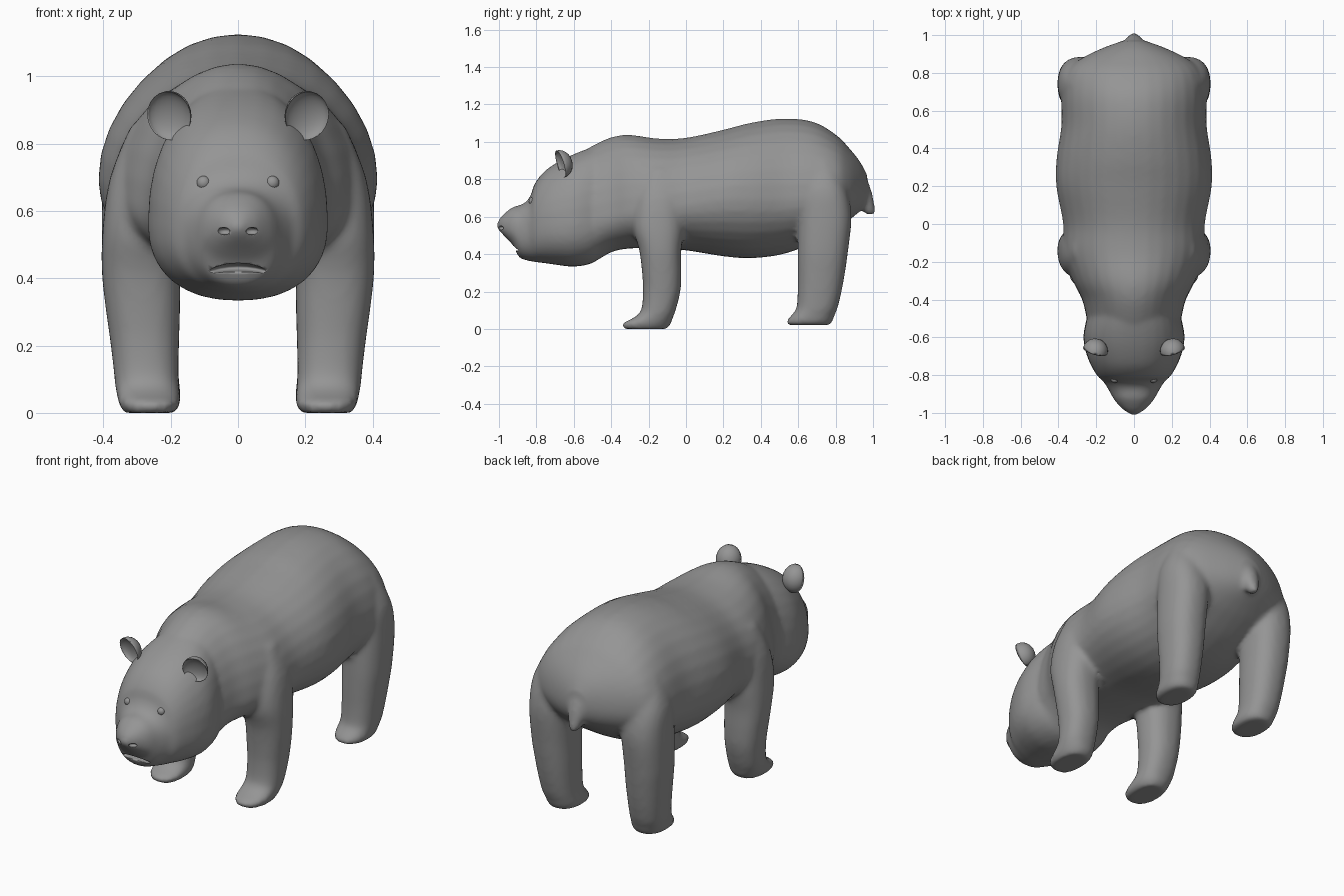
import bpy, bmesh, math
from mathutils import Matrix, Vector

SIDES = 32
fur = bpy.data.materials.new("grey_fur")
fur.diffuse_color = (0.3, 0.3, 0.3, 1)


def catmull(rows, steps=4):
    """Smoothly resample a list of section rows."""
    out = []
    for i in range(len(rows) - 1):
        a, b = rows[max(i - 1, 0)], rows[i]
        c, d = rows[i + 1], rows[min(i + 2, len(rows) - 1)]
        for s in range(steps):
            t = s / steps
            out.append([0.5 * (2 * q + (r - p) * t + (2 * p - 5 * q + 4 * r - u) * t * t
                               + (3 * q - p - 3 * r + u) * t ** 3)
                        for p, q, r, u in zip(a, b, c, d)])
    return out + [list(rows[-1])]


def skin(bm, rings):
    """Bridge closed rings of points and cap both ends."""
    loops = [[bm.verts.new(p) for p in ring] for ring in rings]
    faces = [bm.faces.new(loops[0]), bm.faces.new(loops[-1])]
    for a, b in zip(loops, loops[1:]):
        for i in range(SIDES):
            j = (i + 1) % SIDES
            faces.append(bm.faces.new((a[i], a[j], b[j], b[i])))
    bmesh.ops.recalc_face_normals(bm, faces=faces)


def power(v, p):
    return math.copysign(abs(v) ** p, v)


ANGLES = [2 * math.pi * i / SIDES for i in range(SIDES)]


def trunk(bm, rows, p=1.0):
    """Rows: y, top, bottom, height of widest point, half width."""
    rings = []
    for y, top, bot, mid, hw in catmull(rows):
        rings.append([(hw * power(math.cos(a), p), y,
                       mid + power(math.sin(a), p) * ((top - mid) if math.sin(a) > 0 else (mid - bot)))
                      for a in ANGLES])
    skin(bm, rings)


def limb(bm, rows, side=1):
    """Rows: z, inner x, outer x, front y, back y."""
    rings = []
    for z, x0, x1, y0, y1 in catmull(rows):
        rings.append([(side * ((x0 + x1) / 2 + (x1 - x0) / 2 * power(math.cos(a), 0.85)),
                       (y0 + y1) / 2 + (y1 - y0) / 2 * power(math.sin(a), 0.85), z)
                      for a in ANGLES])
    skin(bm, rings)


def make(name, bm):
    for f in bm.faces:
        f.smooth = True
    mesh = bpy.data.meshes.new(name)
    bm.to_mesh(mesh)
    bm.free()
    ob = bpy.data.objects.new(name, mesh)
    bpy.context.collection.objects.link(ob)
    mesh.materials.append(fur)
    return ob


def ball(bm, center, size, segs=20):
    m = Matrix.Translation(center) @ Matrix.Diagonal((*size, 1))
    bmesh.ops.create_uvsphere(bm, u_segments=segs, v_segments=segs // 2, radius=1, matrix=m)


# body, head, legs and tail blended into one skin
bm = bmesh.new()
trunk(bm, [
    (-0.58, 0.93, 0.36, 0.57, 0.22), (-0.50, 0.98, 0.355, 0.58, 0.25),
    (-0.40, 1.025, 0.41, 0.60, 0.275), (-0.30, 1.038, 0.43, 0.62, 0.325),
    (-0.15, 1.018, 0.43, 0.64, 0.375), (0.0, 1.022, 0.42, 0.66, 0.375),
    (0.2, 1.065, 0.388, 0.69, 0.412), (0.35, 1.103, 0.378, 0.69, 0.41),
    (0.52, 1.125, 0.40, 0.69, 0.385), (0.68, 1.108, 0.46, 0.70, 0.385),
    (0.80, 1.04, 0.53, 0.72, 0.365), (0.87, 0.97, 0.58, 0.74, 0.29),
    (0.93, 0.895, 0.63, 0.74, 0.17), (0.97, 0.82, 0.68, 0.74, 0.06)])
trunk(bm, [
    (-1.01, 0.57, 0.535, 0.55, 0.015), (-0.985, 0.605, 0.51, 0.55, 0.055),
    (-0.95, 0.635, 0.475, 0.54, 0.09), (-0.92, 0.655, 0.44, 0.53, 0.112),
    (-0.895, 0.66, 0.385, 0.52, 0.125), (-0.86, 0.675, 0.368, 0.52, 0.145),
    (-0.83, 0.715, 0.362, 0.53, 0.165), (-0.81, 0.775, 0.358, 0.54, 0.19),
    (-0.76, 0.84, 0.352, 0.55, 0.222), (-0.69, 0.89, 0.342, 0.55, 0.252),
    (-0.60, 0.935, 0.333, 0.56, 0.268), (-0.50, 0.97, 0.352, 0.57, 0.25),
    (-0.42, 0.97, 0.42, 0.60, 0.21)], 0.88)

FRONT_LEG = [
    (0.85, 0.15, 0.32, -0.22, -0.05), (0.70, 0.15, 0.38, -0.27, -0.01),
    (0.55, 0.16, 0.402, -0.285, -0.01), (0.42, 0.17, 0.405, -0.25, -0.025),
    (0.30, 0.172, 0.392, -0.235, -0.025), (0.20, 0.175, 0.378, -0.23, -0.03),
    (0.10, 0.176, 0.367, -0.24, -0.055), (0.06, 0.172, 0.362, -0.28, -0.07),
    (0.03, 0.17, 0.355, -0.338, -0.08), (0.0, 0.185, 0.34, -0.335, -0.10)]
HIND_LEG = [
    (0.90, 0.12, 0.33, 0.64, 0.80), (0.75, 0.13, 0.395, 0.61, 0.86),
    (0.60, 0.16, 0.405, 0.60, 0.885), (0.42, 0.17, 0.402, 0.597, 0.867),
    (0.30, 0.172, 0.39, 0.597, 0.85), (0.20, 0.175, 0.378, 0.597, 0.832),
    (0.11, 0.176, 0.367, 0.59, 0.81), (0.075, 0.172, 0.36, 0.565, 0.795),
    (0.045, 0.17, 0.355, 0.54, 0.785), (0.02, 0.185, 0.34, 0.54, 0.77)]
for side in (-1, 1):
    limb(bm, FRONT_LEG, side)
    limb(bm, HIND_LEG, side)

# short hanging tail
limb(bm, [(0.87, -0.05, 0.05, 0.82, 0.92), (0.77, -0.058, 0.058, 0.86, 0.98),
          (0.69, -0.048, 0.048, 0.90, 1.003), (0.64, -0.034, 0.034, 0.935, 1.01),
          (0.61, -0.018, 0.018, 0.965, 1.01)])
body = make("body", bm)

# mouth slit and nostrils
bm = bmesh.new()
ball(bm, (0, -0.915, 0.432), (0.09, 0.055, 0.013))
for v in bm.verts:
    v.co.z -= 1.6 * v.co.x ** 2
for side in (-1, 1):
    ball(bm, (side * 0.04, -0.985, 0.54), (0.022, 0.022, 0.011), 12)
cutter = make("mouth_cutter", bm)
cutter.hide_render = True
cutter.display_type = 'WIRE'

remesh = body.modifiers.new("blend", 'REMESH')
remesh.mode = 'VOXEL'
remesh.voxel_size = 0.014
remesh.use_smooth_shade = True
smooth = body.modifiers.new("soften", 'SMOOTH')
smooth.factor = 0.5
smooth.iterations = 8
cut = body.modifiers.new("mouth", 'BOOLEAN')
cut.operation = 'DIFFERENCE'
cut.solver = 'EXACT'
cut.object = cutter

# cupped ears and round eyes
for side, label in ((-1, "left"), (1, "right")):
    bm = bmesh.new()
    ball(bm, (0, 0, 0), (1, 1, 1), 24)
    for v in bm.verts:
        if v.co.y < -0.01:
            v.co.y *= -0.5
    place = (Matrix.Translation((side * 0.205, -0.672, 0.882))
             @ Matrix.Rotation(math.radians(17), 4, 'X')
             @ Matrix.Rotation(side * math.radians(15), 4, 'Z')
             @ Matrix.Diagonal((0.067, 0.065, 0.075, 1)))
    bm.transform(place)
    make(label + "_ear", bm)

    bm = bmesh.new()
    ball(bm, (side * 0.102, -0.822, 0.683), (0.021, 0.019, 0.021), 16)
    make(label + "_eye", bm)
